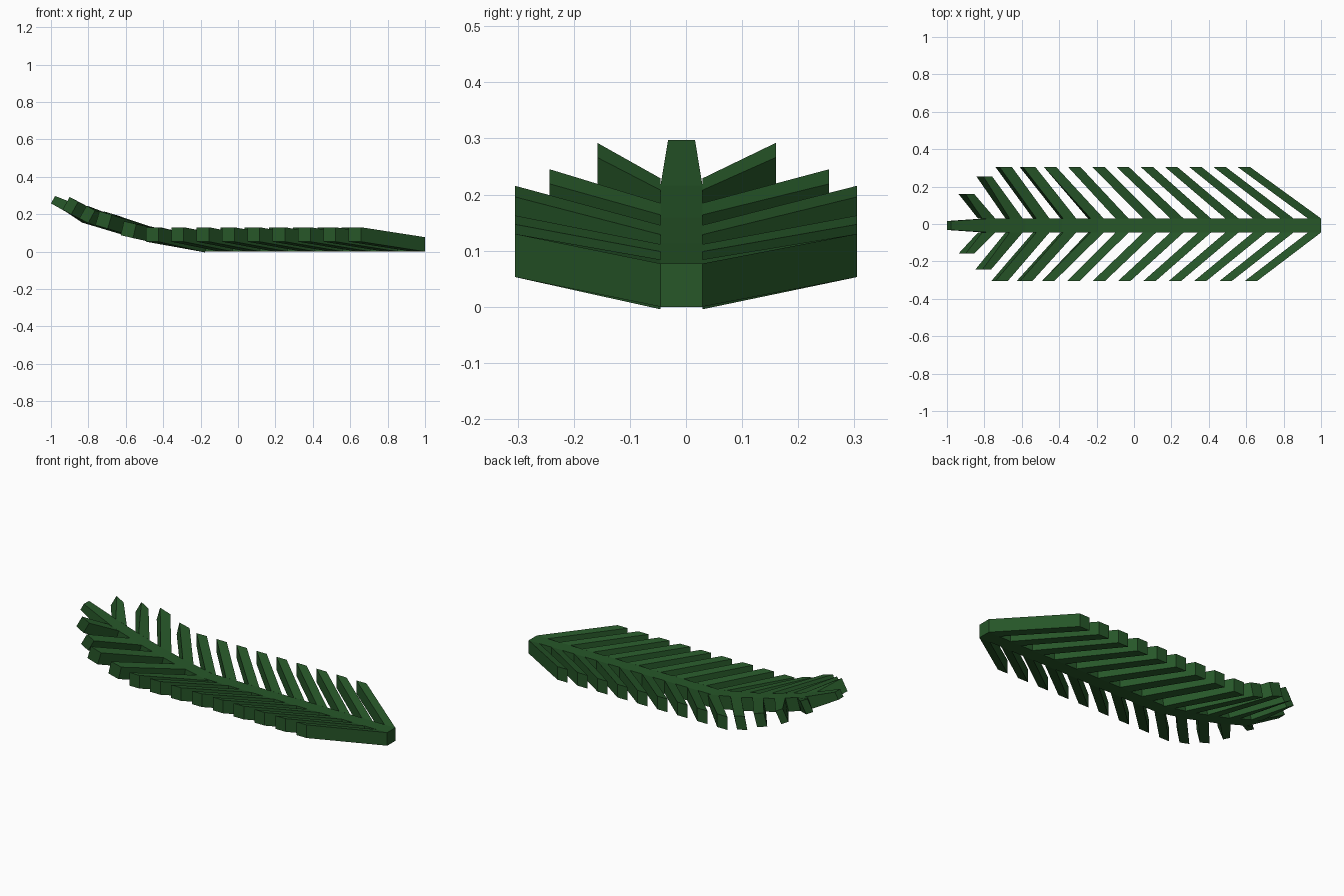
import bpy, math

if "Cube" in bpy.data.objects:
    bpy.data.objects.remove(bpy.data.objects["Cube"])

green = bpy.data.materials.new("leaf_green")
green.diffuse_color = (0.02, 0.095, 0.022, 1)
green.use_nodes = True
green.node_tree.nodes["Principled BSDF"].inputs["Base Color"].default_value = green.diffuse_color

YC = -0.008      # spine centre line
HALF = 0.0375    # spine half width
THICK = 0.077

# underside of the spine, (x, z): straight, then curling up towards the tip
CURVE = [(1, 0), (-0.2, 0), (-0.4, 0.037), (-0.6, 0.085), (-0.8, 0.145), (-1, 0.258)]


def under(x):
    """Height and slope of the spine underside at x."""
    for (xa, za), (xb, zb) in zip(CURVE, CURVE[1:]):
        if x >= xb or xb == -1:
            s = (zb - za) / (xb - xa)
            return za + s * (x - xa), s


def loft(name, rings):
    """Closed skin through four-cornered sections."""
    verts = [v for r in rings for v in r]
    n = len(rings)
    faces = [(3, 2, 1, 0), tuple(4 * (n - 1) + k for k in range(4))]
    for i in range(n - 1):
        for k in range(4):
            a, b = 4 * i + k, 4 * i + (k + 1) % 4
            faces.append((a, b, b + 4, a + 4))
    me = bpy.data.meshes.new(name)
    me.from_pydata(verts, [], faces)
    me.materials.append(green)
    ob = bpy.data.objects.new(name, me)
    bpy.context.collection.objects.link(ob)
    # consistent outward normals
    import bmesh
    bm = bmesh.new()
    bm.from_mesh(me)
    bmesh.ops.recalc_face_normals(bm, faces=bm.faces)
    bm.to_mesh(me)
    bm.free()
    return ob


# spine
rings = []
for i, (x, z) in enumerate(CURVE):
    before = under(CURVE[max(i, 1)][0] + 0.01)[1]
    after = under(x - 0.01)[1] if i < len(CURVE) - 1 else before
    ang = math.atan((before + after) / 2)
    end = i == len(CURVE) - 1
    w, h = (0.024, 0.045) if end else (HALF, THICK)
    xt, zt = x - h * math.sin(ang), z + h * math.cos(ang)
    rings.append([(x, YC - w, z), (x, YC + w, z), (xt, YC + w, zt), (xt, YC - w, zt)])
loft("spine", rings)


def section(x, y, z, slope, width):
    """Upright leaflet section, leaning with the curl of the spine."""
    ang = math.atan(slope)
    dx, dz = -THICK * math.sin(ang), THICK * math.cos(ang)
    a, b = x - width / 2, x + width / 2
    za, zb = z - slope * width / 2, z + slope * width / 2
    return [(a, y, za), (b, y, zb), (b + dx, y, zb + dz), (a + dx, y, za + dz)]


# leaflets: thirteen on each side, the last two shorter
TIP_Z = {9: 0.08, 10: 0.132, 11: 0.165, 12: 0.212}
SIDES = [
    ("left", 1, 0.587, 0.1295, {11: (-0.82, 0.255), 12: (-0.915, 0.16)}),
    ("right", -1, 0.625, 0.1355, {11: (-0.825, -0.243), 12: (-0.915, -0.158)}),
]
for side, sgn, x_first, step, short in SIDES:
    for i in range(13):
        xr = 0.965 - 0.147 * i
        zr, sr = under(xr)
        xt, yt = short.get(i, (x_first - step * i, sgn * 0.305))
        st = under(xt)[1] if i > 8 else 0
        loft(f"leaflet_{side}_{i + 1}", [
            section(xr, YC + sgn * HALF, zr, sr, 0.07),
            section(xt, yt, TIP_Z.get(i, 0.053), st, 0.066 - 0.02 * (i > 10)),
        ])
